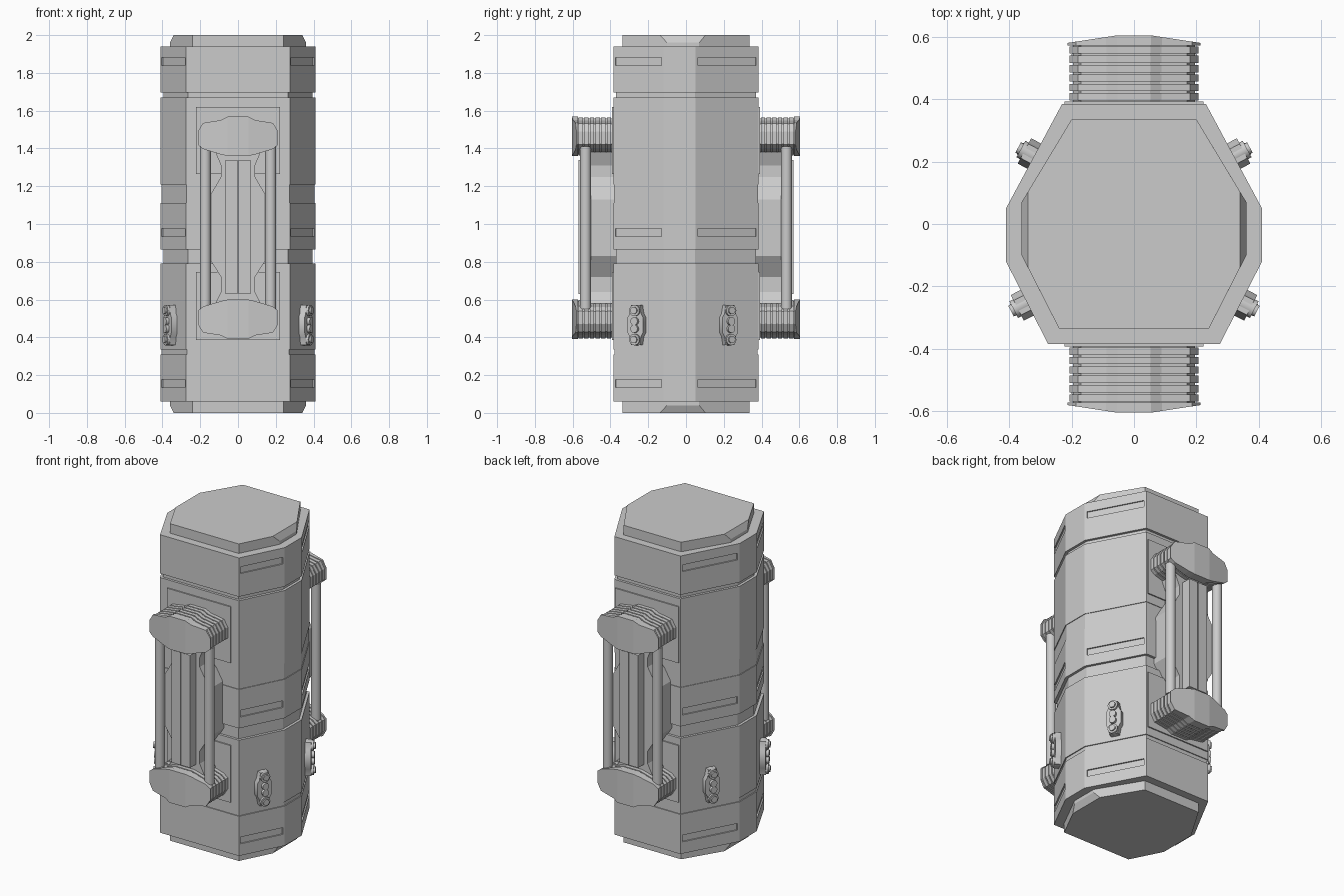
import bpy, bmesh, math
from mathutils import Matrix, Vector

cube = bpy.data.objects.get("Cube")
if cube:
    bpy.data.objects.remove(cube, do_unlink=True)


def frame(x, y, z, normal):
    """Local axes: u along the face, v up, w outward."""
    w = Vector(normal).normalized()
    v = Vector((0, 0, 1))
    u = v.cross(w)
    m = Matrix((u, v, w)).transposed().to_4x4()
    m.translation = (x, y, z)
    return m


def loft(bm, rings, m=Matrix()):
    """Skin a list of matching loops and cap both ends."""
    loops = [[bm.verts.new(m @ Vector(p)) for p in ring] for ring in rings]
    n = len(loops[0])
    for a, b in zip(loops, loops[1:]):
        for i in range(n):
            j = (i + 1) % n
            bm.faces.new((a[i], a[j], b[j], b[i]))
    bm.faces.new(loops[0][::-1])
    bm.faces.new(loops[-1])


def prism(bm, outline, w0, w1, m):
    loft(bm, [[(u, v, w) for u, v in outline] for w in (w0, w1)], m)


def rect(u0, u1, v0, v1):
    return [(u0, v0), (u1, v0), (u1, v1), (u0, v1)]


def circle(u, v, r, n=16):
    return [(u + r * math.cos(math.tau * i / n), v + r * math.sin(math.tau * i / n))
            for i in range(n)]


def mirrored(half):
    """Close a right-hand outline with its left-hand copy."""
    return half + [(-u, v) for u, v in reversed(half)]


def finish(name, bm, smooth=False):
    bmesh.ops.recalc_face_normals(bm, faces=bm.faces[:])
    mesh = bpy.data.meshes.new(name)
    bm.to_mesh(mesh)
    bm.free()
    ob = bpy.data.objects.new(name, mesh)
    bpy.context.collection.objects.link(ob)
    if smooth:
        bpy.ops.object.select_all(action='DESELECT')
        ob.select_set(True)
        bpy.context.view_layer.objects.active = ob
        bpy.ops.object.shade_smooth_by_angle(angle=math.radians(35))
    return ob


# Inner core, showing as the chamfered caps at both ends
wide = mirrored([(0.24, -0.335), (0.36, -0.10), (0.36, 0.07), (0.20, 0.335)])
narrow = mirrored([(0.24, -0.335), (0.34, -0.139), (0.34, 0.103), (0.20, 0.335)])
bm = bmesh.new()
loft(bm, [[(x, y, z) for x, y in o] for o, z in
          ((narrow, 0), (wide, 0.04), (wide, 1.96), (narrow, 2))])
finish("core_caps", bm)

# Eight-sided shell with grooves
half = [(0.275, -0.385), (0.41, -0.12), (0.41, 0.05), (0.23, 0.385)]
shell = mirrored(half)
rings = [(0.06, 1)]
for low, high, depth in ((0.31, 0.335, 0.985), (0.79, 0.865, 0.96),
                         (1.11, 1.21, 0.99), (1.67, 1.695, 0.96)):
    rings += [(low, 1), (low, depth), (high, depth), (high, 1)]
rings.append((1.94, 1))
bm = bmesh.new()
loft(bm, [[(x * s, y * s, z) for x, y in shell] for z, s in rings])
body = finish("body_shell", bm)

# Diagonal faces: midpoint, length and outward direction
diagonals = []
for side in (1, -1):
    for a, b in ((half[0], half[1]), (half[2], half[3])):
        dx, dy = b[0] - a[0], b[1] - a[1]
        diagonals.append((side * (a[0] + b[0]) / 2, (a[1] + b[1]) / 2,
                          math.hypot(dx, dy), (side * dy, -dx, 0)))

# Shallow slots cut into the diagonal faces
bm = bmesh.new()
for x, y, length, normal in diagonals:
    for z in (0.155, 0.955, 1.86):
        reach = 0.46 * length
        prism(bm, rect(-reach, reach, -0.021, 0.021), -0.008, 0.03, frame(x, y, z, normal))
cutter = finish("slot_cutter", bm)
cutter.hide_render = True
cut = body.modifiers.new("slots", 'BOOLEAN')
cut.operation = 'DIFFERENCE'
cut.solver = 'EXACT'
cut.object = cutter
bpy.context.view_layer.update()
evaluated = body.evaluated_get(bpy.context.evaluated_depsgraph_get())
body_mesh = bpy.data.meshes.new_from_object(evaluated)
body.modifiers.clear()
body.data = body_mesh
bpy.data.objects.remove(cutter, do_unlink=True)

# Small latches on the diagonal faces
plate = mirrored([(0.026, -0.105), (0.034, -0.06), (0.046, -0.04),
                  (0.046, 0.04), (0.034, 0.06), (0.026, 0.105)])
for i, (x, y, length, normal) in enumerate(diagonals):
    m = frame(x, y, 0.465, normal)
    bm = bmesh.new()
    prism(bm, plate, -0.01, 0.035, m)
    for v in (-0.077, 0.077):
        prism(bm, circle(0, v, 0.030), -0.01, 0.048, m)
        prism(bm, circle(0, v, 0.019), 0.04, 0.058, m)
    for v in (-0.02, 0.02):
        prism(bm, circle(0, v, 0.021), 0.03, 0.052, m)
    finish(f"latch_{i + 1}", bm, smooth=True)

# Handle bracket cross-sections: half width, bottom, top
right_half = [(0.055, -0.105, 0.103), (0.09, -0.097, 0.085),
              (0.185, -0.068, 0.070), (0.213, -0.045, 0.025)]
stations = [(-u, lo, hi) for u, lo, hi in reversed(right_half)] + right_half


def slab(bm, w0, w1, size, dome, m):
    """Bracket slice whose outer face bulges by dome in the middle."""
    sections = []
    for u, lo, hi in stations:
        top = w1 + dome * (1 - (abs(u) - 0.055) / 0.158)
        u, lo, hi = u * size, lo * size, hi * size
        sections.append([(u, lo, w0), (u, hi, w0), (u, hi, top), (u, lo, top)])
    loft(bm, sections, m)


panel = mirrored([(0.12, -0.40), (0.09, -0.34), (0.09, -0.26), (0.16, -0.15),
                  (0.16, 0.15), (0.09, 0.27), (0.09, 0.33), (0.12, 0.40)])

# Handle assemblies on the front and the back
for label, direction in (("front", -1), ("back", 1)):
    m = frame(0, 0, 0.98, (0, direction, 0))

    bm = bmesh.new()
    for v0, v1 in ((-0.595, -0.235), (0.285, 0.64)):
        prism(bm, rect(-0.222, 0.222, v0, v1), 0.37, 0.393, m)
    finish(label + "_mounting_plates", bm)

    for place, flip in (("upper", 1), ("lower", -1)):
        bracket = m @ Matrix.Translation((0, flip * 0.485, 0)) @ Matrix.Diagonal((1, flip, 1, 1))
        bm = bmesh.new()
        slab(bm, 0.37, 0.575, 0.92, 0, bracket)
        for i in range(6):
            w = 0.396 + i * 0.03
            slab(bm, w, w + 0.023, 0.97, 0, bracket)
        slab(bm, 0.572, 0.580, 1, 0.024, bracket)
        finish(f"{label}_{place}_bracket", bm)

    bm = bmesh.new()
    prism(bm, panel, 0.37, 0.51, m)
    finish(label + "_centre_panel", bm)

    bm = bmesh.new()
    for u in (-0.034, 0.034):
        prism(bm, rect(u - 0.031, u + 0.031, -0.35, 0.36), 0.49, 0.57, m)
    finish(label + "_panel_strips", bm)

    bm = bmesh.new()
    for u in (-0.173, 0.173):
        loft(bm, [[(x, v, w) for x, w in circle(u, 0.532, 0.029)] for v in (-0.43, 0.43)], m)
    finish(label + "_handle_rods", bm, smooth=True)
